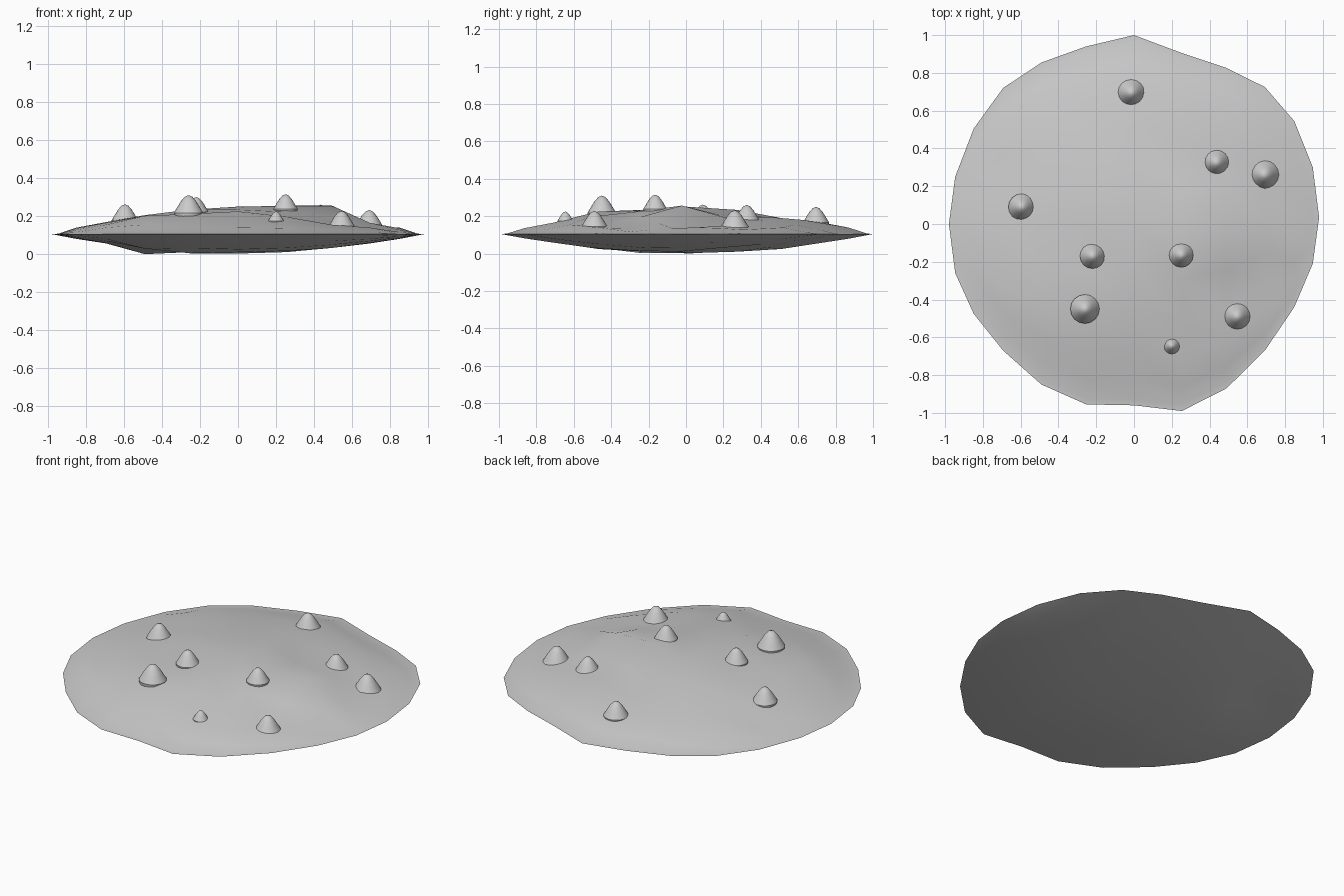
import bpy, bmesh, math

if "Cube" in bpy.data.objects:
    bpy.data.objects.remove(bpy.data.objects["Cube"])

stone = bpy.data.materials.new("stone grey")
stone.use_nodes = True
colour = (0.6, 0.6, 0.6, 1)
stone.diffuse_color = colour
stone.node_tree.nodes["Principled BSDF"].inputs["Base Color"].default_value = colour


def finish(bm, name, angle):
    bmesh.ops.recalc_face_normals(bm, faces=bm.faces)
    mesh = bpy.data.meshes.new(name)
    bm.to_mesh(mesh)
    bm.free()
    mesh.materials.append(stone)
    obj = bpy.data.objects.new(name, mesh)
    bpy.context.collection.objects.link(obj)
    bpy.ops.object.select_all(action="DESELECT")
    obj.select_set(True)
    bpy.context.view_layer.objects.active = obj
    bpy.ops.object.shade_smooth_by_angle(angle=math.radians(angle))
    return obj


def interpolate(profile, r):
    for (a, za), (b, zb) in zip(profile, profile[1:]):
        if r <= b:
            return za + (zb - za) * (r - a) / (b - a)
    return profile[-1][1]


# Mound: a flattened sphere with its poles on the x axis and an uneven rim
RIM = 0.105
STEP = math.radians(15)
back = [.25, .505, .72, .855, .94, 1, .905, .826, .725, .545, .30]
front = [-.26, -.475, -.67, -.85, -.955, -.96, -.99, -.87, -.67, -.44, -.21]
upper = [(0, .25), (.25, .235), (.5, .205), (.7, .17), (.85, .145), (.96, RIM + .003), (1, RIM)]
lower = [(0, .003), (.25, .01), (.5, .025), (.7, .055), (.85, .077), (1, RIM)]

# Ridges and hollows: x, y, change of height
top_bumps = [(.5, -.03, .052), (.25, -.05, .02), (.7, .03, -.035), (.5, -.45, -.025),
             (.7, .3, -.015), (.25, .2, -.02), (0, .5, -.015), (.25, .65, .015),
             (-.5, -.45, .025), (0, -.48, .02), (-.25, -.48, .015), (0, -.68, -.01),
             (-.7, .3, -.015), (-.25, -.25, -.015), (.7, -.33, -.02)]
low_bumps = [(-.5, 0, -.025), (-.5, .22, -.02), (-.25, -.25, -.012), (.5, 0, .01),
             (.25, .25, .01), (-.7, .3, .02), (-.5, -.45, -.02)]


def height(x, y, r, profile, bumps):
    z = interpolate(profile, r)
    for bx, by, dz in bumps:
        if math.hypot(x - bx, y - by) < 0.1:
            z += dz
    return max(z, 0)


bm = bmesh.new()
rings = []
for i, (yb, yf) in enumerate(zip(back, front)):
    angle = (i - 5) * STEP
    x = 0.98 * math.sin(angle)
    ring = []
    for k in range(24):
        across = math.cos(k * STEP)
        y = (yb + yf) / 2 + (yb - yf) / 2 * across
        r = math.hypot(math.sin(angle), math.cos(angle) * across)
        if k in (0, 12):
            z = RIM
        elif k < 12:
            z = height(x, y, r, upper, top_bumps)
        else:
            z = height(x, y, r, lower, low_bumps)
        ring.append(bm.verts.new((x, y, z)))
    rings.append(ring)
for a, b in zip(rings, rings[1:]):
    for k in range(24):
        n = (k + 1) % 24
        bm.faces.new((a[k], a[n], b[n], b[k]))
for ring, x, y in ((rings[0], -.98, 0), (rings[-1], .98, .035)):
    pole = bm.verts.new((x, y, RIM))
    for k in range(24):
        bm.faces.new((ring[k], ring[(k + 1) % 24], pole))
finish(bm, "mound", 30)

# Pointed knobs: x, y, radius, tip height
knobs = [(-.015, .695, .07, .25), (.435, .325, .07, .26), (.69, .26, .077, .232),
         (-.595, .09, .07, .262), (-.22, -.17, .066, .3), (.25, -.165, .064, .315),
         (-.26, -.45, .077, .31), (.545, -.49, .072, .228), (.2, -.645, .043, .225)]
# Radius and drop below the tip, both relative to the knob radius
knob_profile = [(.25, .1), (.5, .38), (.75, .78), (1, 1.2), (.95, 1.6)]
SIDES = 16
for n, (x, y, radius, tip) in enumerate(knobs, 1):
    bm = bmesh.new()
    top = bm.verts.new((x, y, tip))
    previous = None
    for r, drop in knob_profile:
        ring = [bm.verts.new((x + radius * r * math.cos(math.tau * k / SIDES),
                              y + radius * r * math.sin(math.tau * k / SIDES),
                              tip - radius * drop)) for k in range(SIDES)]
        for k in range(SIDES):
            m = (k + 1) % SIDES
            if previous:
                bm.faces.new((previous[k], ring[k], ring[m], previous[m]))
            else:
                bm.faces.new((top, ring[k], ring[m]))
        previous = ring
    bm.faces.new(previous)
    finish(bm, f"knob_{n}", 35)
